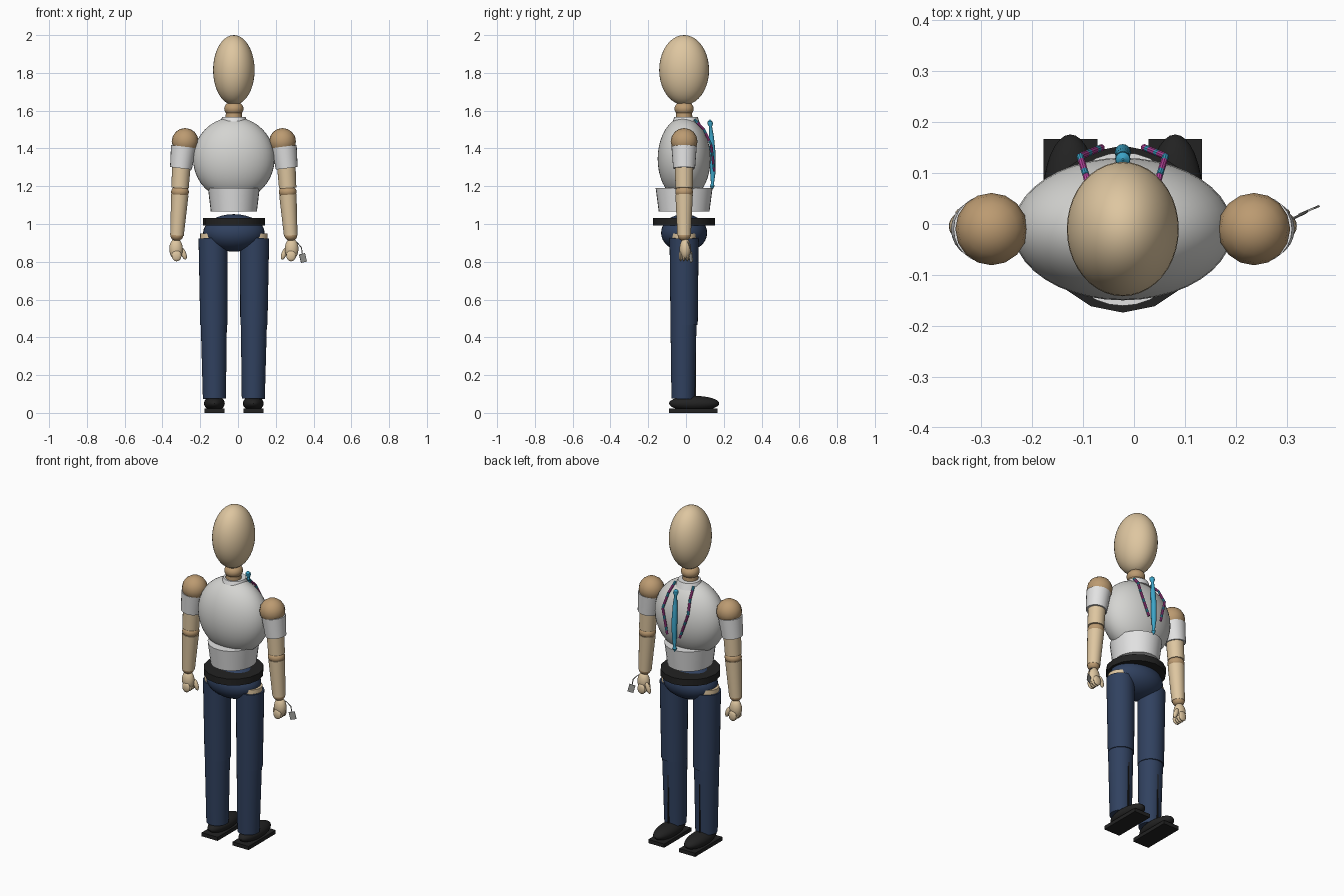
import bpy, bmesh, math
from mathutils import Vector, Matrix

if "Cube" in bpy.data.objects:
    bpy.data.objects.remove(bpy.data.objects["Cube"])

CX, CY = -0.022, -0.01   # body axis


def material(name, r, g, b):
    m = bpy.data.materials.new(name)
    m.diffuse_color = (r, g, b, 1)
    m.use_nodes = True
    m.node_tree.nodes["Principled BSDF"].inputs["Base Color"].default_value = m.diffuse_color
    return m


SKIN = material("pale wood", .73, .565, .352)
JOINT = material("tan joint", .50, .325, .165)
NAVY = material("navy cloth", .030, .053, .115)
DARK = material("black leather", .016, .016, .016)
SHIRT = material("light grey shirt", .66, .66, .64)
WHITE = material("white cloth", .76, .76, .76)
CYAN = material("cyan", .045, .37, .57)
PINK = material("magenta", .50, .06, .35)
TAG = material("grey tag", .35, .35, .33)


def finish(name, bm, *mats):
    me = bpy.data.meshes.new(name)
    bm.to_mesh(me)
    bm.free()
    for m in mats:
        me.materials.append(m)
    ob = bpy.data.objects.new(name, me)
    bpy.context.collection.objects.link(ob)
    bpy.ops.object.select_all(action='DESELECT')
    ob.select_set(True)
    bpy.context.view_layer.objects.active = ob
    bpy.ops.object.shade_smooth_by_angle(angle=math.radians(35))
    return ob


def ball(name, c, r, mat, seg=32, rot=None):
    bm = bmesh.new()
    m = Matrix.Translation(c) @ (rot or Matrix()) @ Matrix.Diagonal((*r, 1))
    bmesh.ops.create_uvsphere(bm, u_segments=seg, v_segments=seg // 2, radius=1, matrix=m)
    return finish(name, bm, mat)


def tube(name, p0, p1, r0, r1, mat, seg=24, squash=1):
    p0, p1 = Vector(p0), Vector(p1)
    d = p1 - p0
    m = (Matrix.Translation((p0 + p1) / 2) @ d.to_track_quat('Z', 'Y').to_matrix().to_4x4()
         @ Matrix.Diagonal((1, squash, 1, 1)))
    bm = bmesh.new()
    bmesh.ops.create_cone(bm, cap_ends=True, segments=seg, radius1=r0, radius2=r1,
                          depth=d.length, matrix=m)
    return finish(name, bm, mat)


def box(name, c, size, mat, rot=None):
    bm = bmesh.new()
    bmesh.ops.create_cube(bm, size=1, matrix=Matrix.Translation(c) @ (rot or Matrix())
                          @ Matrix.Diagonal((*size, 1)))
    return finish(name, bm, mat)


# head, neck and collar
ball("head", (CX, CY, 1.815), (.11, .132, .185), SKIN, 40)
ball("neck_ball", (CX, CY, 1.61), (.051, .051, .04), JOINT)
tube("neck", (CX, CY, 1.53), (CX, CY, 1.60), .045, .042, JOINT)
tube("collar", (CX, CY + .01, 1.53), (CX, CY + .01, 1.566), .075, .062, WHITE)

# trunk
ball("chest", (CX, CY, 1.345), (.216, .14, .22), SHIRT, 40)
tube("waist", (CX, CY, 1.065), (CX, CY, 1.19), .122, .137, WHITE, 32, 1.1)
ball("pelvis", (CX, CY, .953), (.163, .122, .099), NAVY)
tube("belt", (CX, CY, .992), (CX, CY, 1.031), .164, .164, DARK, 16)

for s, side in ((-1, "left"), (1, "right")):
    def P(x, y, z):
        return (CX + s * x, y, z)

    # arm
    ball("shoulder_" + side, P(.258, CY, 1.437), (.071, .071, .071), JOINT, 16)
    tube("sleeve_" + side, P(.280, CY, 1.295), P(.266, CY, 1.41), .058, .067, WHITE)
    tube("upper_arm_" + side, P(.285, CY, 1.19), P(.275, CY, 1.35), .046, .050, SKIN)
    ball("elbow_" + side, P(.285, CY, 1.17), (.047, .047, .036), JOINT)
    tube("forearm_" + side, P(.301, CY, .94), P(.286, CY, 1.155), .036, .046, SKIN)
    ball("wrist_" + side, P(.302, CY, .94), (.034, .034, .03), JOINT, 24)

    # hand
    ball("palm_" + side, P(.306, -.004, .868), (.036, .030, .056), SKIN, 24)
    for i in range(4):
        ball(f"finger_{side}_{i}", P(.303, -.028 + i * .017, .832), (.026, .010, .030), SKIN, 12)
    ball("thumb_" + side, P(.266, .012, .843), (.014, .012, .034), SKIN, 16,
         Matrix.Rotation(s * .35, 4, 'Y'))

    # leg
    tube("hip_" + side, P(.112, CY, .80), P(.112, CY, .95), .070, .066, SKIN)
    tube("thigh_" + side, P(.106, CY, .465), P(.110, CY, .925), .072, .077, NAVY, 32)
    tube("shin_" + side, P(.103, -.016, .075), P(.106, -.013, .47), .061, .069, NAVY, 32)
    box("calf_seam_" + side, P(.104, .050, .225), (.006, .008, .31), DARK)

    # shoe
    ball("shoe_" + side, P(.103, .043, .050), (.055, .133, .040), DARK)
    box("sole_" + side, P(.103, .038, .011), (.106, .258, .022), DARK)

    # banded cord on the back: alternating short pieces along a bent path
    path = [Vector(P(.060, .045, 1.553)), Vector(P(.072, .095, 1.50)),
            Vector(P(.084, .133, 1.42)), Vector(P(.042, .150, 1.28))]
    k = 0
    for a, b in zip(path, path[1:]):
        n = max(2, round((b - a).length / .022))
        for i in range(n):
            tube(f"cord_{side}_{k}", a.lerp(b, i / n), a.lerp(b, (i + 1) / n),
                 .007, .007, PINK if k % 3 else CYAN, 10)
            k += 1

# slim spindle on the back, lathed from a profile of height, offset, radius
bm = bmesh.new()
rings = []
for z, y, r in ((1.178, .137, .001), (1.20, .139, .012), (1.215, .140, .008), (1.27, .142, .014),
                (1.37, .141, .016), (1.46, .135, .013), (1.515, .130, .008), (1.53, .128, .015),
                (1.542, .127, .014), (1.553, .127, .002)):
    rings.append([bm.verts.new((CX + r * math.cos(t * math.tau / 16),
                                y + r * math.sin(t * math.tau / 16), z)) for t in range(16)])
for a, b in zip(rings, rings[1:]):
    for i in range(16):
        j = (i + 1) % 16
        bm.faces.new((a[i], a[j], b[j], b[i]))
bm.faces.new(rings[0][::-1])
bm.faces.new(rings[-1])
finish("spindle", bm, CYAN)

# tag hanging from the wrist on a thin string
string = [(.285, 0, .915), (.315, .012, .90), (.336, .022, .875), (.340, .025, .845)]
for i, (a, b) in enumerate(zip(string, string[1:])):
    tube(f"tag_string_{i}", a, b, .0025, .0025, TAG, 8)
box("tag", (.344, .027, .820), (.034, .004, .046), TAG,
    Matrix.Rotation(.4, 4, 'Z') @ Matrix.Rotation(-.25, 4, 'Y'))
